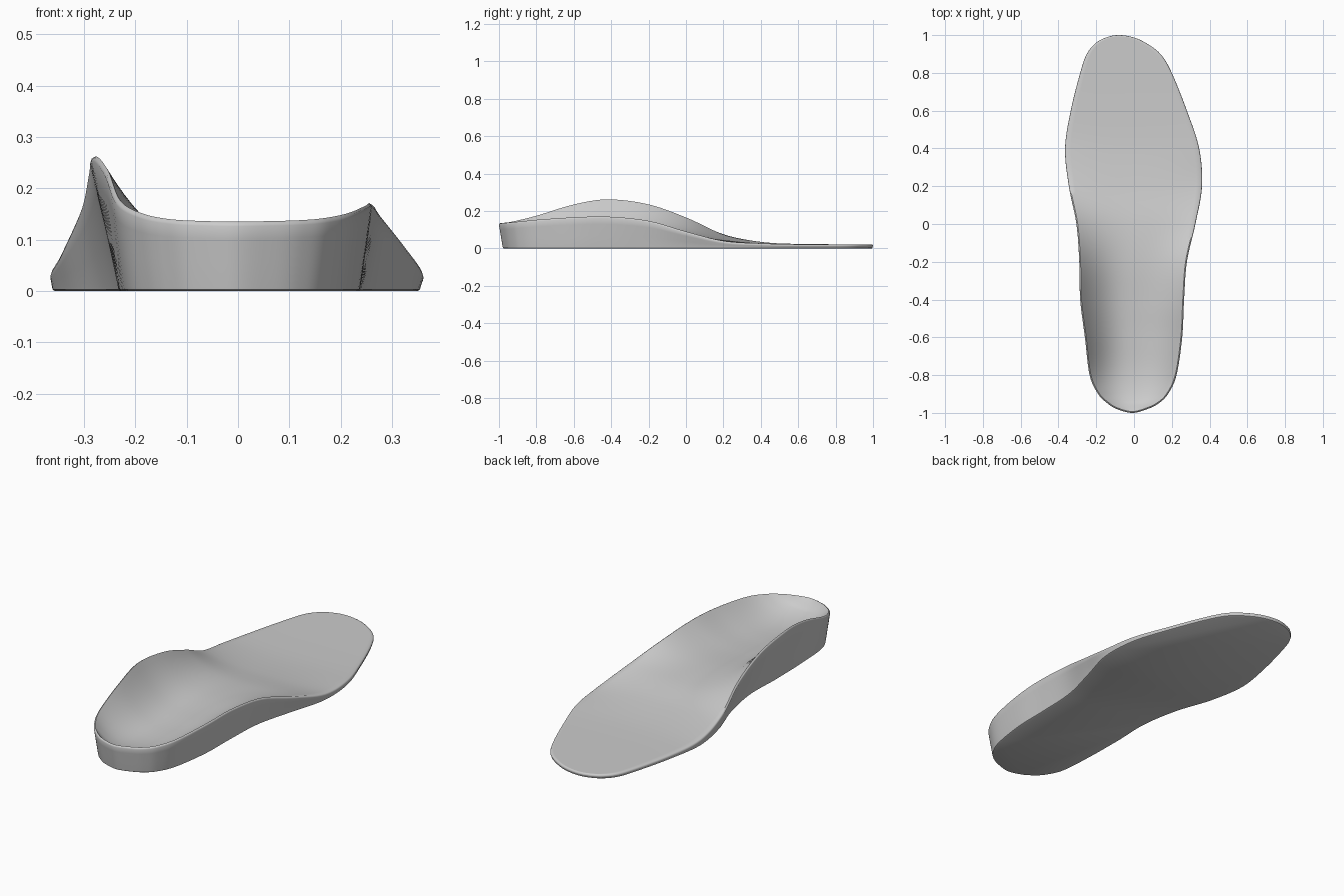
import bpy
import bmesh
from mathutils import Vector

cube = bpy.data.objects.get("Cube")
if cube:
    bpy.data.objects.remove(cube, do_unlink=True)

# Outline stations from heel to toe: y, edge on the arch side, edge on the outer side
OUTLINE = [
    (-1, -.01, -.01), (-.98, -.09, .07), (-.95, -.14, .13), (-.9, -.19, .18),
    (-.8, -.235, .225), (-.6, -.26, .255), (-.4, -.285, .265), (-.2, -.29, .28),
    (0, -.305, .325), (.2, -.345, .36), (.4, -.365, .345), (.6, -.335, .28),
    (.8, -.285, .2), (.9, -.25, .14), (.96, -.2, .06), (.99, -.14, -.01),
    (1, -.08, -.08)]
# Heights: y, arch rim, centre, outer rim, then undercut of the arch and outer walls
HEIGHTS = [
    (-1, .135, .135, .135, .02, .02), (-.94, .142, .09, .139, .02, .02),
    (-.8, .175, .063, .153, .02, .02), (-.6, .235, .065, .166, .03, .02),
    (-.42, .262, .075, .17, .05, .025), (-.2, .235, .085, .147, .06, .03),
    (0, .165, .075, .09, .04, .025), (.2, .075, .045, .04, .015, .008),
    (.4, .035, .027, .027, .003, .003), (.6, .024, .022, .022, .002, .002),
    (1, .022, .022, .022, .002, .002)]
STEPS = 7
COLUMNS = 28


def spline(keys, rows, t):
    """Smooth curve through rows of values placed at increasing keys."""
    last = len(keys) - 1
    i = max(k for k in range(last) if keys[k] <= t or k == 0)
    span = keys[i + 1] - keys[i]
    u = (t - keys[i]) / span

    def slope(k, c):
        a, b = max(k - 1, 0), min(k + 1, last)
        return (rows[b][c] - rows[a][c]) / (keys[b] - keys[a]) * span

    result = []
    for c in range(len(rows[0])):
        p, q = rows[i][c], rows[i + 1][c]
        m, n = slope(i, c), slope(i + 1, c)
        result.append(p + u * (m + u * (3 * (q - p) - 2 * m - n
                                        + u * (2 * (p - q) + m + n))))
    return result


# Mirrored end stations make the outline close roundly at heel and toe
before = (OUTLINE[1][0], OUTLINE[1][2], OUTLINE[1][1])
after = (OUTLINE[-2][0], OUTLINE[-2][2], OUTLINE[-2][1])
stations = [before] + OUTLINE + [after]
count = (len(OUTLINE) - 1) * STEPS + 1
tracks = [spline(range(len(stations)), stations, 1 + k / STEPS) for k in range(count)]
height_keys = [row[0] for row in HEIGHTS]
heights = [spline(height_keys, [row[1:] for row in HEIGHTS], max(-1, min(1, t[0])))
           for t in tracks]

# Closed outline: up the outer side, back down the arch side
loop = [(Vector((tracks[k][2], tracks[k][0])), heights[k][2], heights[k][4])
        for k in range(count)]
loop += [(Vector((tracks[k][1], tracks[k][0])), heights[k][0], heights[k][3])
         for k in range(count - 2, 0, -1)]
total = len(loop)

bm = bmesh.new()


def make_ring(inset, level):
    """Outline moved inwards and lifted; both are rules of rim height and undercut."""
    ring = []
    for k, (point, rim, undercut) in enumerate(loop):
        along = loop[(k + 1) % total][0] - loop[k - 1][0]
        inward = Vector((-along.y, along.x)).normalized()
        flat = point + inward * inset(undercut)
        ring.append(bm.verts.new((flat.x, flat.y, level(rim))))
    return ring


# Wall and rounded rim, from the sole upwards
rings = [
    make_ring(lambda u: u + .006, lambda z: 0),
    make_ring(lambda u: u + .001, lambda z: .003),
    make_ring(lambda u: u, lambda z: .008),
    make_ring(lambda u: u * .6, lambda z: .008 + (z - .018) * .4),
    make_ring(lambda u: u * .2, lambda z: .008 + (z - .018) * .8),
    make_ring(lambda u: 0, lambda z: z - .009),
    make_ring(lambda u: .002, lambda z: z - .003),
    make_ring(lambda u: .007, lambda z: z),
]
for low, high in zip(rings, rings[1:]):
    for k in range(total):
        n = (k + 1) % total
        bm.faces.new((low[k], low[n], high[n], high[k]))

# Flat sole
bm.faces.new(list(reversed(rings[0])))

# Cupped top surface, strung across between the two rims
rim_ring = rings[-1]
rows = [[rim_ring[0]]]
for k in range(1, count - 1):
    arch, outer = rim_ring[-k], rim_ring[k]
    rim_a, centre, rim_o = heights[k][:3]
    row = [arch]
    for c in range(1, COLUMNS):
        s = 2 * c / COLUMNS - 1
        rim = rim_a if s < 0 else rim_o
        place = arch.co.lerp(outer.co, c / COLUMNS)
        place.z = centre + (rim - centre) * abs(s) ** 2.4
        row.append(bm.verts.new(place))
    rows.append(row + [outer])
rows.append([rim_ring[count - 1]])
for low, high in zip(rows, rows[1:]):
    for c in range(COLUMNS):
        if len(low) == 1:
            bm.faces.new((low[0], high[c + 1], high[c]))
        elif len(high) == 1:
            bm.faces.new((low[c], low[c + 1], high[0]))
        else:
            bm.faces.new((low[c], low[c + 1], high[c + 1], high[c]))
bmesh.ops.recalc_face_normals(bm, faces=bm.faces)

mesh = bpy.data.meshes.new("insole")
bm.to_mesh(mesh)
bm.free()
insole = bpy.data.objects.new("insole", mesh)
bpy.context.collection.objects.link(insole)

# Single grey foam colour
foam = bpy.data.materials.new("grey_foam")
foam.use_nodes = True
colour = (.6, .6, .6, 1)
foam.diffuse_color = colour
foam.node_tree.nodes["Principled BSDF"].inputs["Base Color"].default_value = colour
mesh.materials.append(foam)

bpy.ops.object.select_all(action="DESELECT")
insole.select_set(True)
bpy.context.view_layer.objects.active = insole
bpy.ops.object.shade_smooth_by_angle(angle=.8)
